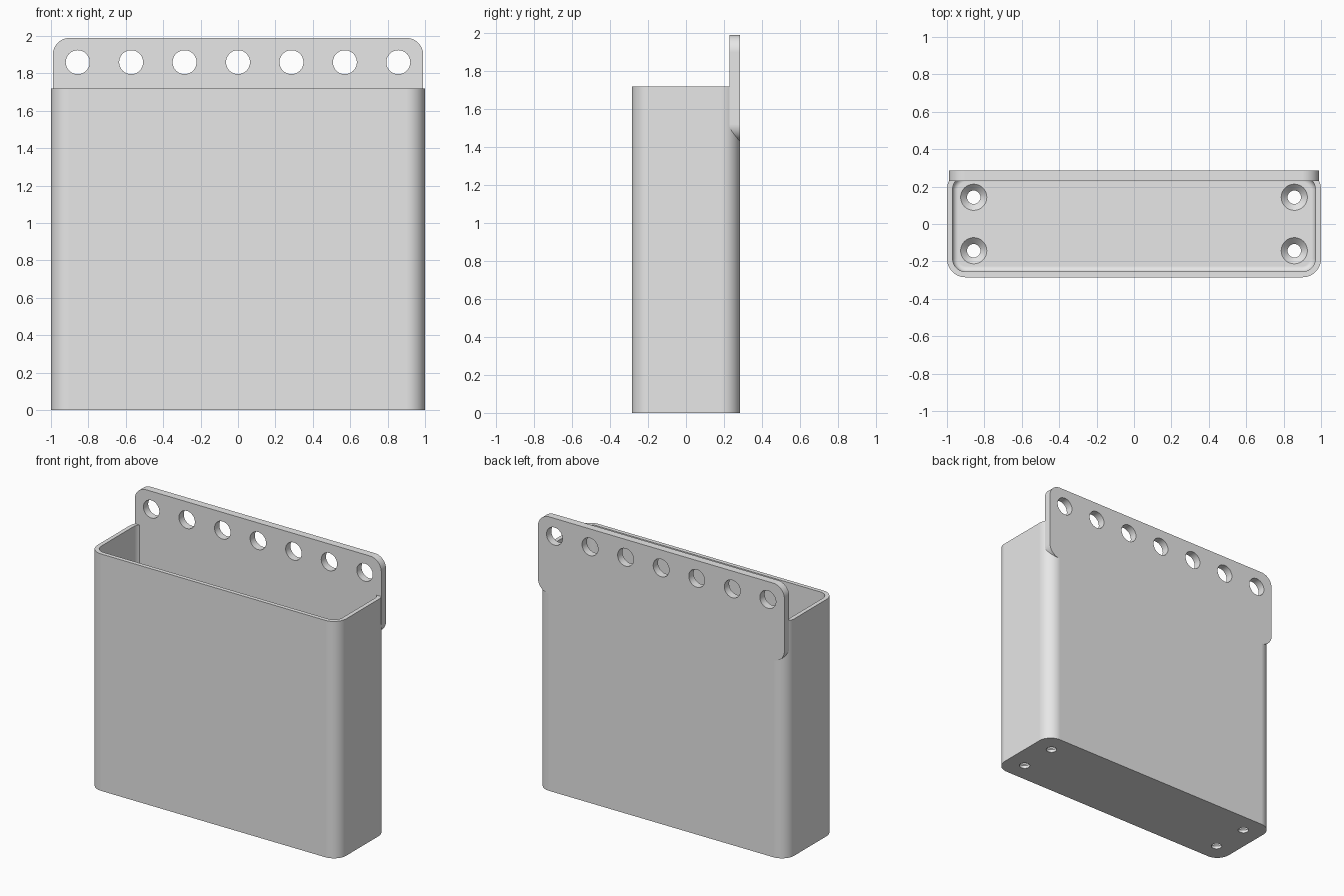
import bpy
import bmesh
from math import sin, cos, pi, radians
from mathutils import Matrix

cube = bpy.data.objects.get("Cube")
if cube:
    bpy.data.objects.remove(cube, do_unlink=True)

# One plain grey plastic
GREY = (0.8, 0.8, 0.8, 1.0)
plastic = bpy.data.materials.new("grey plastic")
plastic.use_nodes = True
plastic.diffuse_color = GREY
plastic.node_tree.nodes["Principled BSDF"].inputs["Base Color"].default_value = GREY

# Overall sizes
HALF_X, HALF_Y, BODY_TOP = 1.0, 0.285, 1.72
WALL, FLOOR, CORNER = 0.03, 0.055, 0.1
PLATE_FRONT, PLATE_LOW, PLATE_HIGH = 0.23, 1.43, 1.99
SEGMENTS = 12


def add_object(name, bm):
    bmesh.ops.recalc_face_normals(bm, faces=bm.faces)
    mesh = bpy.data.meshes.new(name)
    bm.to_mesh(mesh)
    bm.free()
    mesh.materials.append(plastic)
    obj = bpy.data.objects.new(name, mesh)
    bpy.context.collection.objects.link(obj)
    return obj


def rounded_rect(hx, hy, r):
    """Outline of a rounded rectangle, centred on the origin."""
    points = []
    for i, (sx, sy) in enumerate([(1, 1), (-1, 1), (-1, -1), (1, -1)]):
        for k in range(SEGMENTS + 1):
            a = (i + k / SEGMENTS) * pi / 2
            points.append((sx * (hx - r) + r * cos(a), sy * (hy - r) + r * sin(a)))
    return points


def loft(name, layers, matrix=Matrix()):
    """Solid through stacked (outline, height) layers."""
    bm = bmesh.new()
    rings = [[bm.verts.new((x, y, z)) for x, y in outline] for outline, z in layers]
    for low, high in zip(rings, rings[1:]):
        for i in range(len(low)):
            j = (i + 1) % len(low)
            bm.faces.new((low[i], low[j], high[j], high[i]))
    bm.faces.new(rings[0][::-1])
    bm.faces.new(rings[-1])
    bm.transform(matrix)
    return add_object(name, bm)


def circle(r, sides=48):
    return [(r * cos(2 * pi * i / sides), r * sin(2 * pi * i / sides)) for i in range(sides)]


def cut(target, cutter):
    cutter.hide_render = True
    mod = target.modifiers.new("cut", 'BOOLEAN')
    mod.operation = 'DIFFERENCE'
    mod.solver = 'EXACT'
    mod.object = cutter
    bpy.context.view_layer.objects.active = target
    bpy.ops.object.modifier_apply(modifier=mod.name)
    bpy.data.objects.remove(cutter, do_unlink=True)


def finish(obj):
    bpy.ops.object.select_all(action='DESELECT')
    obj.select_set(True)
    bpy.context.view_layer.objects.active = obj
    bpy.ops.object.shade_smooth_by_angle(angle=radians(30))
    mod = obj.modifiers.new("even shading", 'WEIGHTED_NORMAL')
    mod.keep_sharp = True


# Open-topped bin
outer = rounded_rect(HALF_X, HALF_Y, CORNER)
body = loft("bin_body", [(outer, 0), (outer, BODY_TOP)])

# Cavity with a filleted floor edge
FILLET = 0.03
layers = []
for k in range(7):
    a = k / 6 * pi / 2
    inset = WALL + FILLET * (1 - sin(a))
    layers.append((rounded_rect(HALF_X - inset, HALF_Y - inset, CORNER - inset),
                   FLOOR + FILLET * (1 - cos(a))))
layers.append((layers[-1][0], BODY_TOP + 0.1))
cut(body, loft("cavity_cutter", layers))

# Four countersunk screw holes in the floor
for sx in (-1, 1):
    for sy in (-1, 1):
        screw = [(circle(0.036), -0.05), (circle(0.036), FLOOR - 0.034),
                 (circle(0.07), FLOOR), (circle(0.07), FLOOR + 0.02)]
        cut(body, loft("screw_cutter", screw,
                       Matrix.Translation((sx * 0.857, sy * 0.143, 0))))
finish(body)

# Mounting plate standing up along the back
upright = Matrix.Rotation(pi / 2, 4, 'X')
mid_z = (PLATE_LOW + PLATE_HIGH) / 2
outline = rounded_rect(0.99, (PLATE_HIGH - PLATE_LOW) / 2, 0.09)
plate = loft("mounting_plate", [(outline, -HALF_Y), (outline, -PLATE_FRONT)],
             Matrix.Translation((0, 0, mid_z)) @ upright)

# Row of seven hanging holes
for i in range(-3, 4):
    hole = [(circle(0.064), -HALF_Y - 0.1), (circle(0.064), -PLATE_FRONT + 0.1)]
    cut(plate, loft("hole_cutter", hole,
                    Matrix.Translation((i * 0.2857, 0, 1.86)) @ upright))
finish(plate)
